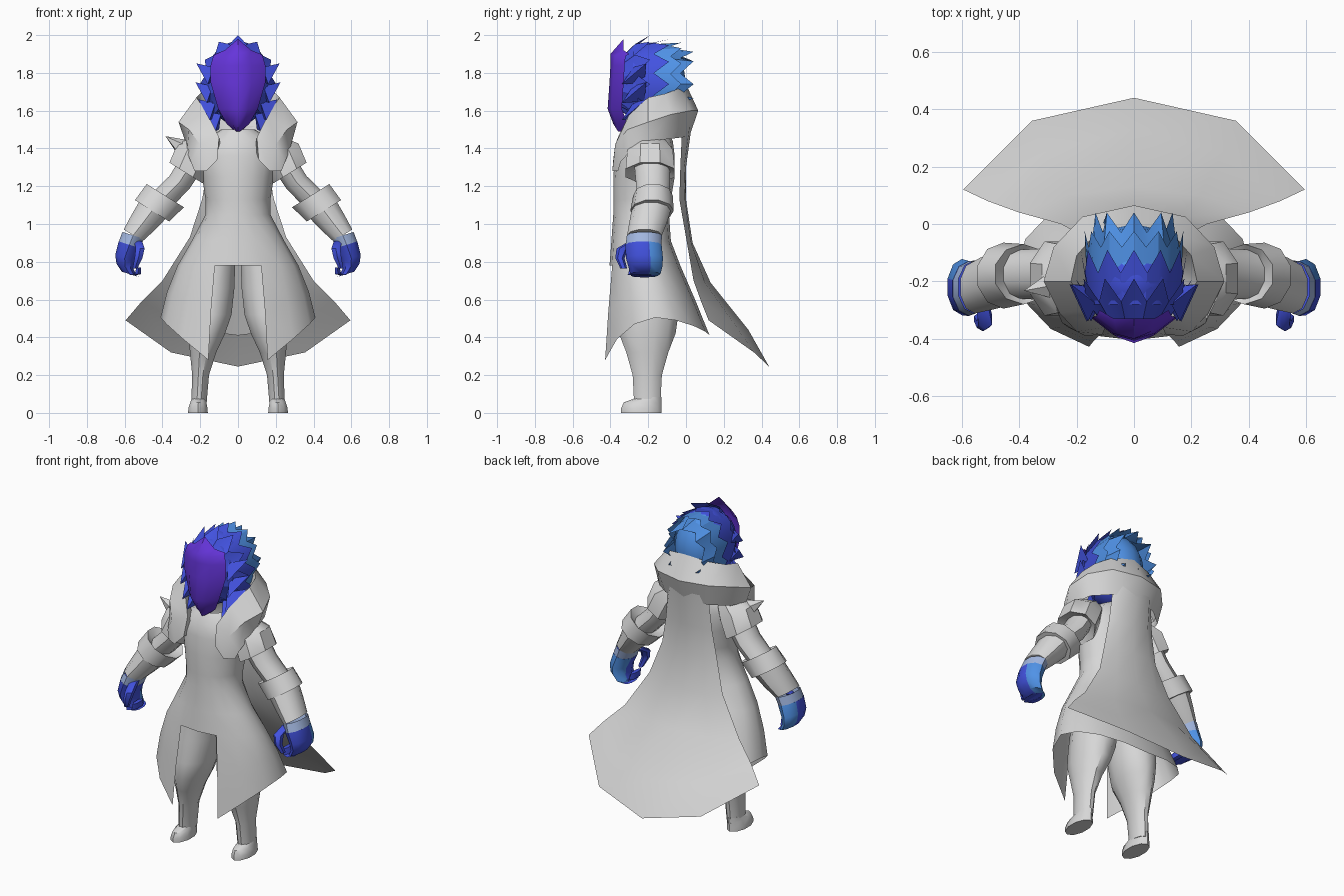
import bpy, bmesh, math
from mathutils import Vector

if "Cube" in bpy.data.objects:
    bpy.data.objects.remove(bpy.data.objects["Cube"])


def colour(name, rgb):
    m = bpy.data.materials.new(name)
    m.diffuse_color = (*rgb, 1)
    m.use_nodes = True
    m.node_tree.nodes["Principled BSDF"].inputs["Base Color"].default_value = m.diffuse_color
    return m


GREY = colour("cloth_grey", (0.68, 0.68, 0.68))
ROYAL = colour("royal_blue", (0.055, 0.085, 0.74))
LIGHT = colour("light_blue", (0.08, 0.29, 0.80))
PALE = colour("pale_blue", (0.36, 0.47, 0.74))
PURPLE = colour("purple", (0.13, 0.035, 0.70))


def finish(name, bm, mats, rule=None, angle=40):
    bmesh.ops.recalc_face_normals(bm, faces=bm.faces)
    for f in bm.faces:
        f.material_index = rule(f.calc_center_median()) if rule else 0
    me = bpy.data.meshes.new(name)
    bm.to_mesh(me)
    bm.free()
    for m in mats:
        me.materials.append(m)
    ob = bpy.data.objects.new(name, me)
    bpy.context.collection.objects.link(ob)
    bpy.ops.object.select_all(action='DESELECT')
    ob.select_set(True)
    bpy.context.view_layer.objects.active = ob
    bpy.ops.object.shade_smooth_by_angle(angle=math.radians(angle))
    return ob


def loft(name, rings, mats, closed=True, caps=False, rule=None, skip=None, angle=40):
    """Skin a list of equal-length point rows."""
    bm = bmesh.new()
    vs = [[bm.verts.new(p) for p in r] for r in rings]
    n = len(rings[0])
    for i in range(len(vs) - 1):
        for j in range(n if closed else n - 1):
            if skip and skip(i, j):
                continue
            k = (j + 1) % n
            bm.faces.new((vs[i][j], vs[i][k], vs[i + 1][k], vs[i + 1][j]))
    if caps:
        bm.faces.new(vs[0])
        bm.faces.new(vs[-1])
    bmesh.ops.delete(bm, geom=[v for v in bm.verts if not v.link_faces], context='VERTS')
    return finish(name, bm, mats, rule, angle)


def limb(name, stations, mats, tilt=(1, 0), n=10, caps=True, rule=None, angle=40):
    """Left and right tube; station = x, y, z, half width along tilt, half depth."""
    for side, s in (("left", 1), ("right", -1)):
        rings = []
        for x, y, z, a, b in stations:
            ring = []
            for k in range(n):
                t = 2 * math.pi * (k + 0.5) / n
                u = a * math.cos(t)
                ring.append((s * (x + tilt[0] * u), y + b * math.sin(t), z + tilt[1] * u))
            rings.append(ring)
        loft(f"{name}_{side}", rings, mats, caps=caps, rule=rule, angle=angle)


def mirrored(half):
    """Turn a centre-to-edge row into a full row."""
    return [(-x, y, z) for x, y, z in half[:0:-1]] + list(half)


# --- coat: torso, flared skirt with open front and pointed hem
N = 16
rows = [(1.50, .09, -.32, -.10), (1.44, .19, -.36, -.07), (1.36, .21, -.375, -.06),
        (1.25, .19, -.385, -.06), (1.13, .172, -.385, -.08), (1.05, .172, -.385, -.09),
        (.91, .245, -.395, -.08), (.78, .32, -.405, -.03)]
hem = [.28, .28, .39, .47, .505, .49, .46, .43, .41]


def oval(rx, yf, yb, zs):
    c, r = (yf + yb) / 2, (yb - yf) / 2
    return [(rx * math.sin(2 * math.pi * j / N), c - r * math.cos(2 * math.pi * j / N),
             zs[min(j, N - j)]) for j in range(N)]


rings = [oval(rx, yf, yb, [z] * 9) for z, rx, yf, yb in rows]
rings.append(oval(.375, -.43, .05, [(.78 + h) / 2 for h in hem]))
rings.append(oval(.41, -.45, .125, hem))
loft("coat", rings, [GREY], skip=lambda i, j: i >= 7 and j in (0, N - 1))

# --- cape
cape = [[(0, .03, 1.52), (.10, .02, 1.52), (.14, -.02, 1.52)],
        [(0, .0, 1.30), (.11, -.01, 1.30), (.16, -.03, 1.30)],
        [(0, .0, 1.13), (.12, -.005, 1.13), (.19, -.035, 1.13)],
        [(0, .035, .90), (.15, .025, .91), (.255, 0, .93)],
        [(0, .13, .69), (.23, .10, .69), (.40, .04, .70)],
        [(0, .33, .44), (.31, .25, .48), (.51, .08, .59)],
        [(0, .44, .245), (.355, .36, .32), (.595, .12, .49)]]
loft("cape", [mirrored(r) for r in cape], [GREY], closed=False)

# --- folded hood around the neck, ending in two front lapels
hood = [[(0, -.06, 1.56), (.12, -.08, 1.56), (.16, -.13, 1.54), (.17, -.20, 1.52),
         (.14, -.27, 1.48), (.09, -.32, 1.40), (.12, -.34, 1.33)],
        [(0, 0, 1.74), (.13, -.03, 1.72), (.20, -.11, 1.69), (.22, -.20, 1.67),
         (.16, -.30, 1.58), (.10, -.36, 1.46), (.11, -.385, 1.34)],
        [(0, .065, 1.60), (.18, .025, 1.60), (.28, -.08, 1.58), (.315, -.20, 1.54),
         (.26, -.31, 1.50), (.20, -.375, 1.42), (.17, -.39, 1.28)],
        [(0, .02, 1.47), (.15, -.01, 1.46), (.25, -.09, 1.45), (.28, -.20, 1.44),
         (.27, -.30, 1.38), (.25, -.345, 1.33), (.23, -.36, 1.28)]]
loft("hood", [mirrored(r) for r in hood], [GREY], closed=False)

# --- sleeves, arms and cuffs
ARM = (.85, .53)
limb("shoulder_sleeve", [(.17, -.19, 1.43, .07, .09), (.23, -.19, 1.37, .115, .13),
                         (.275, -.19, 1.27, .112, .14), (.26, -.19, 1.29, .06, .09)],
     [GREY], ARM, caps=False, n=8)
limb("upper_arm", [(.24, -.18, 1.33, .068, .095), (.31, -.175, 1.22, .066, .09),
                   (.40, -.175, 1.13, .068, .085)], [GREY], ARM)
limb("cuff", [(.40, -.175, 1.13, .065, .08), (.385, -.175, 1.15, .122, .105),
              (.455, -.18, 1.07, .112, .115), (.455, -.18, 1.07, .08, .09)],
     [GREY], ARM, caps=False)
limb("forearm", [(.44, -.18, 1.09, .09, .105), (.50, -.20, 1.01, .078, .10),
                 (.555, -.22, .94, .062, .092)], [GREY], ARM)
limb("wrist_band", [(.555, -.22, .94, .063, .093), (.575, -.225, .89, .062, .095)],
     [PALE], (.95, .3), caps=False)

# --- hands: light back, royal palm side
limb("hand", [(.575, -.225, .89, .063, .096), (.60, -.22, .82, .055, .098),
              (.598, -.215, .775, .05, .09), (.575, -.215, .735, .045, .08),
              (.54, -.22, .725, .025, .07)], [ROYAL, LIGHT], (.95, .3),
     rule=lambda c: int(c.y > -.2))
limb("thumb", [(.53, -.27, .91, .025, .03), (.518, -.335, .87, .027, .033),
               (.527, -.35, .82, .024, .024), (.545, -.33, .765, .015, .018)],
     [ROYAL], n=6)
limb("finger", [(.56, -.24, .73, .03, .07), (.53, -.245, .735, .02, .06),
                (.525, -.25, .77, .014, .05)], [ROYAL], n=6)

# --- baggy trousers and boots
limb("leg", [(.11, -.20, .84, .10, .12), (.14, -.19, .66, .125, .145),
             (.15, -.195, .52, .12, .16), (.165, -.205, .42, .10, .155),
             (.185, -.205, .32, .072, .115), (.198, -.205, .20, .046, .08),
             (.207, -.205, .05, .042, .072)], [GREY], n=12)
limb("boot", [(.207, -.19, .085, .038, .06), (.21, -.23, .055, .045, .10),
              (.212, -.237, .025, .053, .106), (.212, -.237, 0, .055, .106)],
     [GREY], n=10)

# --- single shoulder spike
bm = bmesh.new()
bmesh.ops.create_cone(bm, cap_ends=True, segments=5, radius1=.045, radius2=0, depth=.10)
d = Vector((-.8, -.15, .55))
bm.transform(d.to_track_quat('Z', 'Y').to_matrix().to_4x4())
bmesh.ops.translate(bm, verts=bm.verts, vec=(-.343, -.225, 1.437))
finish("shoulder_spike", bm, [GREY], angle=20)

# --- head
bm = bmesh.new()
bmesh.ops.create_uvsphere(bm, u_segments=16, v_segments=10, radius=1)
for v in bm.verts:
    v.co = (v.co.x * .165, v.co.y * .185 - .185, v.co.z * .22 + 1.74)
finish("head", bm, [ROYAL, LIGHT], rule=lambda c: int(c.y > -.12))


# --- layered hair shells with jagged rear edges
def hair(name, mat, base, valley, tip, n=24):
    rings = []
    for row in range(2):
        ring = []
        for k in range(n):
            y, r = base if row == 0 else (tip if k % 2 == 0 else valley)
            t = 2 * math.pi * k / n
            z = max(1.74 + .22 * r * math.sin(t), 1.51 + .4 * (y + .35))
            ring.append((.172 * r * math.cos(t), y, z))
        rings.append(ring)
    loft(name, rings, [mat], angle=25)


hair("hair_front", ROYAL, (-.355, .60), (-.27, 1.0), (-.19, 1.18))
hair("hair_crown", ROYAL, (-.28, .90), (-.17, 1.03), (-.09, 1.08))
hair("hair_back", LIGHT, (-.19, .96), (-.08, .95), (-.025, 1.0))
hair("hair_rear", LIGHT, (-.10, .88), (-.03, .68), (.04, .78), 16)

# --- swept cheek tufts
for s in (-1, 1):
    for i, z in enumerate((1.80, 1.70, 1.61, 1.55)):
        w = (.16, .165, .15, .12)[i]
        bm = bmesh.new()
        p = [bm.verts.new(q) for q in (
            (s * w, -.34, z - .06), (s * (w - .02), -.22, z - .05),
            (s * (w - .03), -.28, z + .03), (s * (w + .06), -.21, z + .05))]
        for a, b, c in ((0, 1, 2), (0, 1, 3), (1, 2, 3), (2, 0, 3)):
            bm.faces.new((p[a], p[b], p[c]))
        finish(f"cheek_tuft_{'left' if s > 0 else 'right'}_{i}", bm, [ROYAL], angle=20)

# --- face mask with pointed top
mask = [(1.49, .015, -.36), (1.53, .06, -.385), (1.61, .105, -.415), (1.75, .145, -.405),
        (1.84, .145, -.40)]
rings = [mirrored([(w * f, y + .075 * f * f, z) for f in (0, .5, 1)]) for z, w, y in mask]
rings.append(mirrored([(0, -.40, 1.90), (.06, -.375, 1.89), (.13, -.32, 1.89)]))
rings.append(mirrored([(0, -.33, 1.98), (.07, -.33, 1.92), (.12, -.30, 1.90)]))
loft("mask", rings, [PURPLE], closed=False, angle=50)
